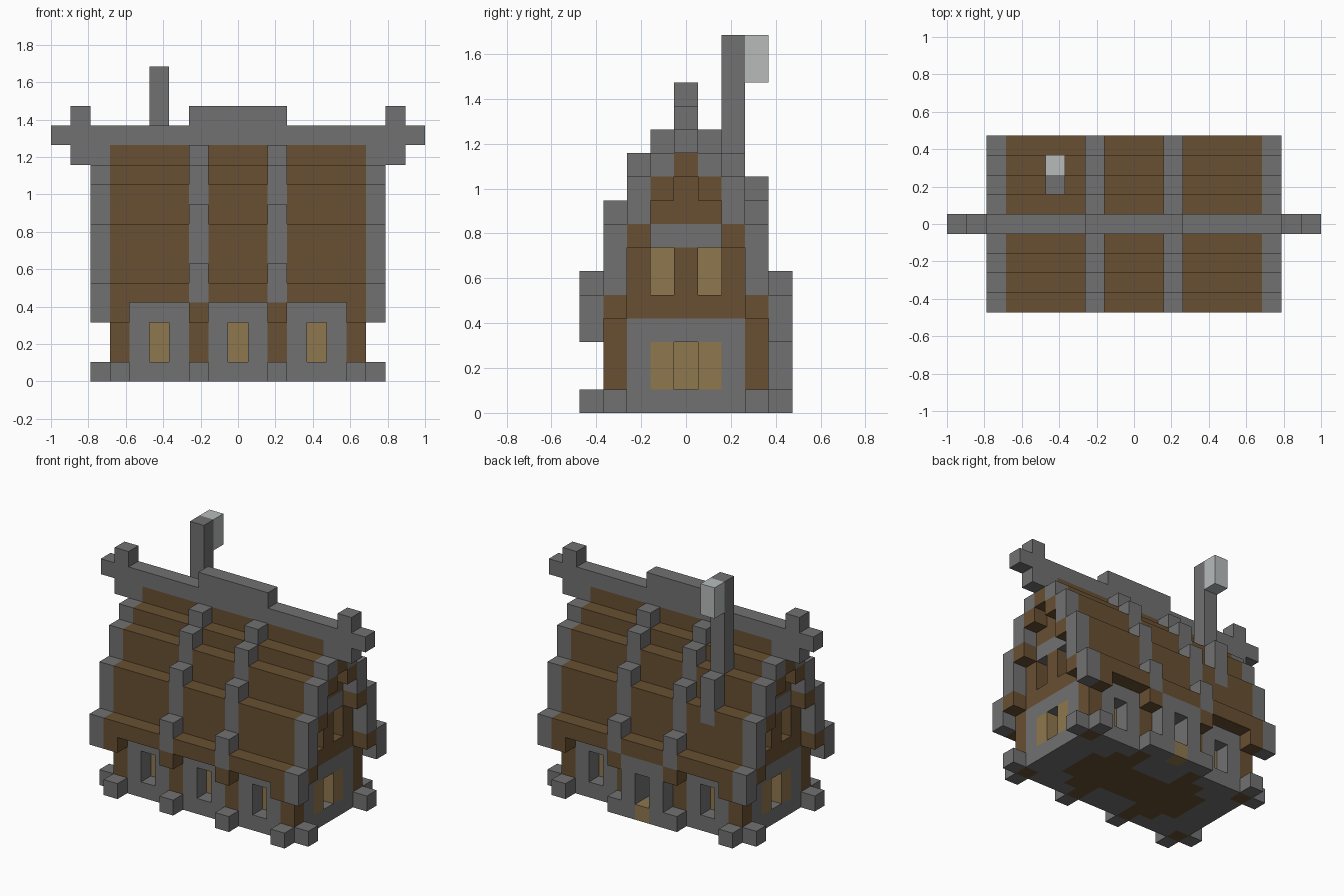
import bpy, bmesh
from mathutils import Vector

cube = bpy.data.objects.get("Cube")
if cube:
    bpy.data.objects.remove(cube, do_unlink=True)

U = 2 / 19  # size of one building block


def material(name, rgb):
    m = bpy.data.materials.new(name)
    m.use_nodes = True
    m.diffuse_color = (*rgb, 1)
    m.node_tree.nodes["Principled BSDF"].inputs["Base Color"].default_value = (*rgb, 1)
    return m


STONE = material("stone grey", (0.165, 0.165, 0.165))
TIMBER = material("timber brown", (0.138, 0.08, 0.032))
PANE = material("pale wood", (0.275, 0.184, 0.076))
SMOKE = material("smoke white", (0.48, 0.5, 0.5))

cells, parts = {}, {}


def span(v):
    return range(v[0], v[1] + 1) if isinstance(v, tuple) else (v,)


def fill(part, mat, x, y, z, mx=False, my=False):
    """Fill a block range with a part, optionally mirrored; None carves."""
    parts.setdefault(part, mat)
    for i in span(x):
        for j in span(y):
            for k in span(z):
                for sx in ((1, -1) if mx else (1,)):
                    for sy in ((1, -1) if my else (1,)):
                        if part is None:
                            cells.pop((i * sx, j * sy, k), None)
                        else:
                            cells[i * sx, j * sy, k] = part


# Roof steps: distance from ridge, lowest and highest block
STEPS = [(4, 4, 4), (3, 5, 7), (2, 8, 9), (1, 10, 10), (0, 11, 11)]

# Timber body, stone base and inner floor
for y, low, high in STEPS[1:]:
    fill("timber_walls", TIMBER, (-6, 6), y, (0, low - 1), my=True)
fill("stone_base", STONE, (-6, 6), (-3, 3), 0)
fill("inner_floor", TIMBER, (-4, 4), (-1, 1), 0)
fill("inner_floor", TIMBER, (2, 3), 2, 0, mx=True, my=True)

# Corner and middle posts with feet and eave brackets
for x in (2, 6):
    fill("wall_posts", TIMBER, x, 3, (0, 4), True, True)
    fill("post_feet", STONE, x, 4, 0, True, True)
    fill("eave_brackets", TIMBER, x, 4, 3, True, True)
fill("post_feet", STONE, 7, 3, 0, True, True)
fill("eave_brackets", TIMBER, 7, 3, 4, True, True)

# Long wall panels with recessed windows
for x in (-4, 0, 4):
    fill("wall_panels", STONE, (x - 1, x + 1), 3, (0, 3), my=True)
    fill(None, None, x, 3, (1, 2), my=True)
    fill("window_panes", PANE, x, 2, (1, 2), my=True)

# Back doorway
fill("door_frame", STONE, (-1, 1), 4, (0, 3))
fill(None, None, 0, 4, (0, 2))
fill("door_sill", PANE, 0, 4, 0)

# Gable ends: lower panel with window, upper twin windows and beam
fill("gable_panels", STONE, 6, (-2, 2), (0, 3), mx=True)
fill("gable_shutters", PANE, 6, (-1, 1), (1, 2), mx=True)
fill(None, None, 6, 0, (1, 2), mx=True)
fill("window_panes", PANE, 5, 0, (1, 2), mx=True)
fill(None, None, 6, 1, (5, 6), True, True)
fill("window_panes", PANE, 5, 1, (5, 6), True, True)
fill("gable_beams", STONE, 6, (-1, 1), 7, mx=True)
fill("gable_brackets", TIMBER, 7, 0, 10, mx=True)
fill("gable_brackets", TIMBER, 7, 1, 9, True, True)
fill("gable_brackets", TIMBER, 7, 2, 7, True, True)

# Stepped roof with stone verges and raised ribs
for y, low, high in STEPS:
    fill("roof", TIMBER, (-6, 6), y, (low, high), my=True)
    fill("roof_verges", STONE, 7, y, (3 if y == 4 else low, high), True, True)
    if y:
        fill("roof_ribs", STONE, 2, y, (low, high + 1), True, True)

# Ridge beam, raised middle and crossed ends
fill("ridge_beam", STONE, (-9, 9), 0, 12)
fill("ridge_beam", STONE, (-2, 2), 0, 13)
fill("ridge_ends", STONE, 8, 0, (11, 13), mx=True)

# Chimney with a puff of smoke
fill("chimney", STONE, -4, 2, (9, 15))
fill("chimney", STONE, -4, 3, (7, 9))
fill("smoke", SMOKE, -4, 3, (14, 15))

# Turn each part into a mesh of its exposed faces
AXES = [Vector(a) for a in ((1, 0, 0), (0, 1, 0), (0, 0, 1))]
for part, mat in parts.items():
    own = [c for c, p in cells.items() if p == part]
    if part is None or not own:
        continue
    bm = bmesh.new()
    for c in own:
        centre = Vector(c) + AXES[2] / 2
        for a in range(3):
            for sign in (1, -1):
                n = AXES[a] * sign
                if tuple(int(v) for v in Vector(c) + n) in cells:
                    continue
                u, v = AXES[(a + 1) % 3] * sign, AXES[(a + 2) % 3]
                mid = centre + n / 2
                bm.faces.new([bm.verts.new((mid + (u * p + v * q) / 2) * U)
                              for p, q in ((-1, -1), (1, -1), (1, 1), (-1, 1))])
    bmesh.ops.remove_doubles(bm, verts=bm.verts[:], dist=0.001)
    bmesh.ops.dissolve_limit(bm, angle_limit=0.01, verts=bm.verts[:], edges=bm.edges[:])
    mesh = bpy.data.meshes.new(part)
    bm.to_mesh(mesh)
    bm.free()
    mesh.materials.append(mat)
    bpy.context.collection.objects.link(bpy.data.objects.new(part, mesh))
